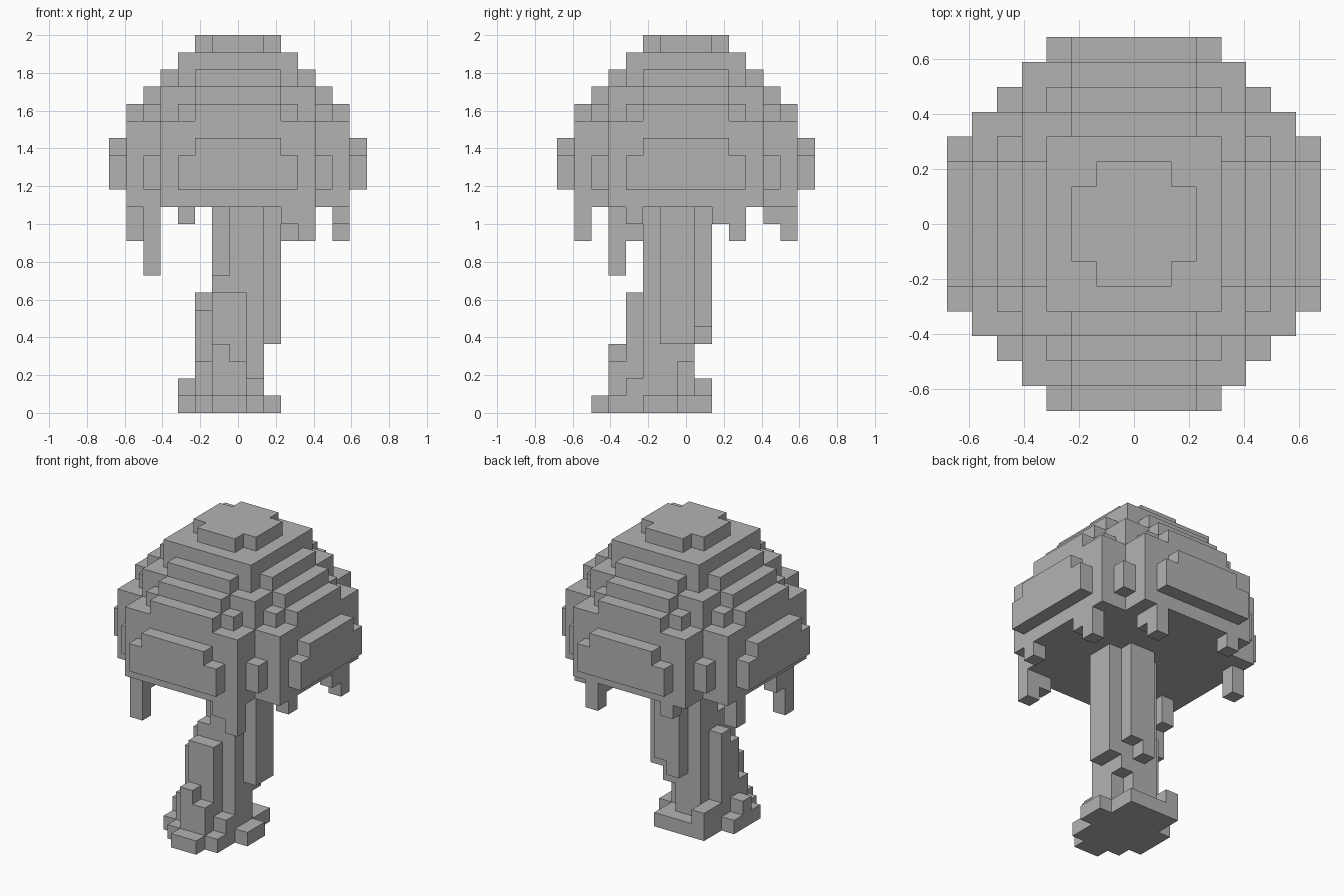
import bpy
import bmesh
import math
from mathutils import Vector

if "Cube" in bpy.data.objects:
    bpy.data.objects.remove(bpy.data.objects["Cube"], do_unlink=True)

UNIT = 2 / 22  # edge length of one block

grey = bpy.data.materials.new("plain_grey")
grey.use_nodes = True
grey.diffuse_color = (0.45, 0.45, 0.45, 1)
grey.node_tree.nodes["Principled BSDF"].inputs["Base Color"].default_value = grey.diffuse_color


def blocks(x0, x1, y0, y1, z0, z1):
    """Cells from x0..x1 and y0..y1 inclusive, between levels z0 and z1."""
    return {(x, y, z) for x in range(x0, x1 + 1)
            for y in range(y0, y1 + 1) for z in range(z0, z1)}


def build(name, cells):
    """Outer skin of a set of cells, with coplanar squares merged."""
    bm = bmesh.new()
    for cell in cells:
        for axis in range(3):
            for side in (-1, 1):
                step = [0, 0, 0]
                step[axis] = side
                if tuple(c + s for c, s in zip(cell, step)) in cells:
                    continue
                normal = Vector(step)
                u = Vector([float(i == (axis + 1) % 3) for i in range(3)])
                v = normal.cross(u)
                mid = Vector(cell) + Vector((0, 0, 0.5)) + normal / 2
                corners = [mid + (u * a + v * b) / 2
                           for a, b in ((-1, -1), (1, -1), (1, 1), (-1, 1))]
                bm.faces.new([bm.verts.new(p * UNIT) for p in corners])
    bmesh.ops.remove_doubles(bm, verts=bm.verts, dist=UNIT / 100)
    bmesh.ops.dissolve_limit(bm, angle_limit=math.radians(1),
                             verts=bm.verts, edges=bm.edges)
    mesh = bpy.data.meshes.new(name)
    bm.to_mesh(mesh)
    bm.free()
    mesh.materials.append(grey)
    obj = bpy.data.objects.new(name, mesh)
    bpy.context.collection.objects.link(obj)
    return obj


# Canopy: half width of each row, from the middle row outwards, per level
belly = [7, 7, 7, 7, 6, 5, 4, 3]
shoulder = [6, 6, 6, 6, 6, 4, 4]
levels = [
    shoulder, belly, belly,
    [7, 7, 7, 6, 6, 4, 4, 2],
    shoulder,
    [6, 6, 6, 5, 4, 3, 2],
    [5, 5, 5, 4, 4, 2],
    [4, 4, 4, 3, 2],
    [3, 3, 3, 3],
    [2, 2, 1],
]
canopy = set()
for z, rows in enumerate(levels, start=12):
    for row, half in enumerate(rows):
        for y in (-row, row):
            canopy |= blocks(-half, half, y, y, z, z + 1)
build("canopy", canopy)

# Hanging vines: column and the level of its lower tip
vines = {
    "front_vine": [(4, -6, 10), (3, -6, 11)],
    "front_right_vine": [(-5, -4, 8), (-5, -3, 10)],
    "left_short_vine": [(6, -3, 11)],
    "left_vine": [(6, 3, 10), (6, 2, 11)],
    "back_vine": [(3, 6, 10), (3, 5, 11)],
    "back_short_vine": [(-3, 6, 11)],
    "right_vine": [(-6, 3, 10)],
}
for name, columns in vines.items():
    cells = set()
    for x, y, tip in columns:
        cells |= blocks(x, x, y, y, tip, 12)
    build(name, cells)

# Trunk: square core with missing corners and ridges on each side
trunk = blocks(-1, 1, -2, 0, 0, 12)
trunk -= blocks(-1, -1, -2, -2, 8, 12)
trunk -= blocks(1, 1, 0, 0, 1, 3)
trunk |= blocks(2, 2, -1, 0, 4, 12)
trunk |= blocks(0, 0, 1, 1, 4, 12)
trunk |= blocks(1, 1, 1, 1, 5, 12)

# Buttresses climbing the front and right of the trunk
trunk |= blocks(-1, 0, -3, -3, 0, 7)
trunk |= blocks(-2, -2, -1, -1, 0, 7)
trunk |= blocks(-2, -2, -2, -2, 0, 6)
trunk |= blocks(-2, -2, -3, -3, 0, 3)
trunk |= blocks(-1, -1, -4, -4, 0, 4)
trunk |= blocks(0, 0, -4, -4, 0, 3)
trunk |= blocks(1, 1, -3, -3, 0, 2)

# Spreading roots
trunk |= blocks(-2, 1, -4, 1, 0, 1)
trunk |= blocks(-1, 0, -5, -5, 0, 1)
trunk |= blocks(2, 2, -2, -1, 0, 1)
trunk |= blocks(-3, -3, -3, -1, 0, 1)
trunk |= blocks(-3, -3, -2, -2, 0, 2)
trunk |= blocks(-2, -2, 0, 1, 0, 2)
build("trunk_and_roots", trunk)
